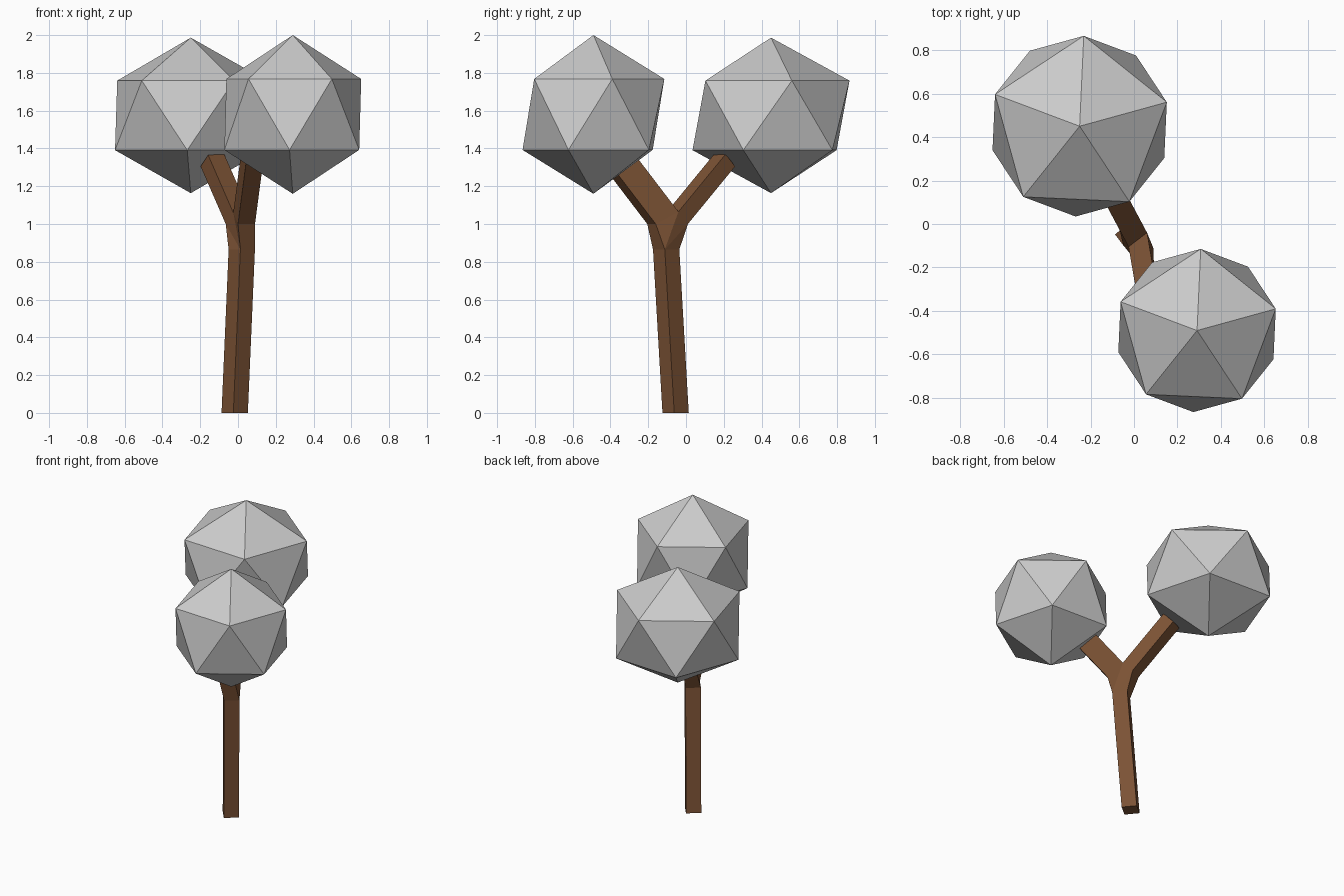
import bpy, bmesh
from math import radians, cos, sin
from mathutils import Vector

if "Cube" in bpy.data.objects:
    bpy.data.objects.remove(bpy.data.objects["Cube"])

brown = bpy.data.materials.new("bark")
brown.diffuse_color = (0.2, 0.085, 0.035, 1)
brown.use_nodes = True
brown.node_tree.nodes["Principled BSDF"].inputs["Base Color"].default_value = brown.diffuse_color


def square(cx, cy, z, r=0.07):
    """Four corners of a turned square section."""
    return [Vector((cx + r * cos(radians(a)), cy + r * sin(radians(a)), z))
            for a in (-96, -6, 84, 174)]


# Foliage: faceted balls, each with its own proportions
def foliage(name, centre, radius, height_scale):
    bpy.ops.mesh.primitive_ico_sphere_add(subdivisions=1, radius=radius, location=centre,
                                          rotation=(0, 0, radians(15.4)))
    ball = bpy.context.object
    ball.name = name
    ball.scale.z = height_scale


foliage("foliage_front", (0.29, -0.49, 1.58), 0.42, 1.0)
foliage("foliage_back", (-0.25, 0.45, 1.575), 0.465, 0.885)

# Trunk with a fork: square sections joined by side faces
bm = bmesh.new()


def add_ring(points):
    return [bm.verts.new(p) for p in points]


def bridge(lower, upper):
    for i in range(4):
        j = (i + 1) % 4
        bm.faces.new((lower[i], lower[j], upper[j], upper[i]))


def branch(ring, offset):
    tip = add_ring([v.co + Vector(offset) for v in ring])
    bridge(ring, tip)
    bm.faces.new(tip)


# Trunk
base = add_ring(square(-0.0175, -0.055, 0.0))
top = add_ring(square(0.02, -0.105, 0.865))
bridge(base, top)
bm.faces.new(base[::-1])

# Fork: front pair, back pair and the crotch edge between the branches
f0, f1 = add_ring([(0.0, -0.205, 1.0), (0.09, -0.16, 1.0)])
b0, b1 = add_ring([(-0.065, -0.03, 1.0), (0.02, 0.01, 1.0)])
k0, k1 = add_ring([(-0.025, -0.105, 1.06), (0.06, -0.04, 1.065)])
c0, c1, c2, c3 = top
for face in ((c0, c1, f1, f0), (c2, c3, b0, b1),
             (c1, c2, b1), (c1, b1, k1), (c1, k1, f1),
             (c3, c0, b0), (c0, k0, b0), (c0, f0, k0)):
    bm.faces.new(face)

# Branches
branch([f0, f1, k1, k0], (0.05, -0.29, 0.38))
branch([k0, k1, b1, b0], (-0.133, 0.25, 0.305))

bmesh.ops.recalc_face_normals(bm, faces=bm.faces)
mesh = bpy.data.meshes.new("trunk")
bm.to_mesh(mesh)
bm.free()
mesh.materials.append(brown)
bpy.context.collection.objects.link(bpy.data.objects.new("trunk", mesh))
